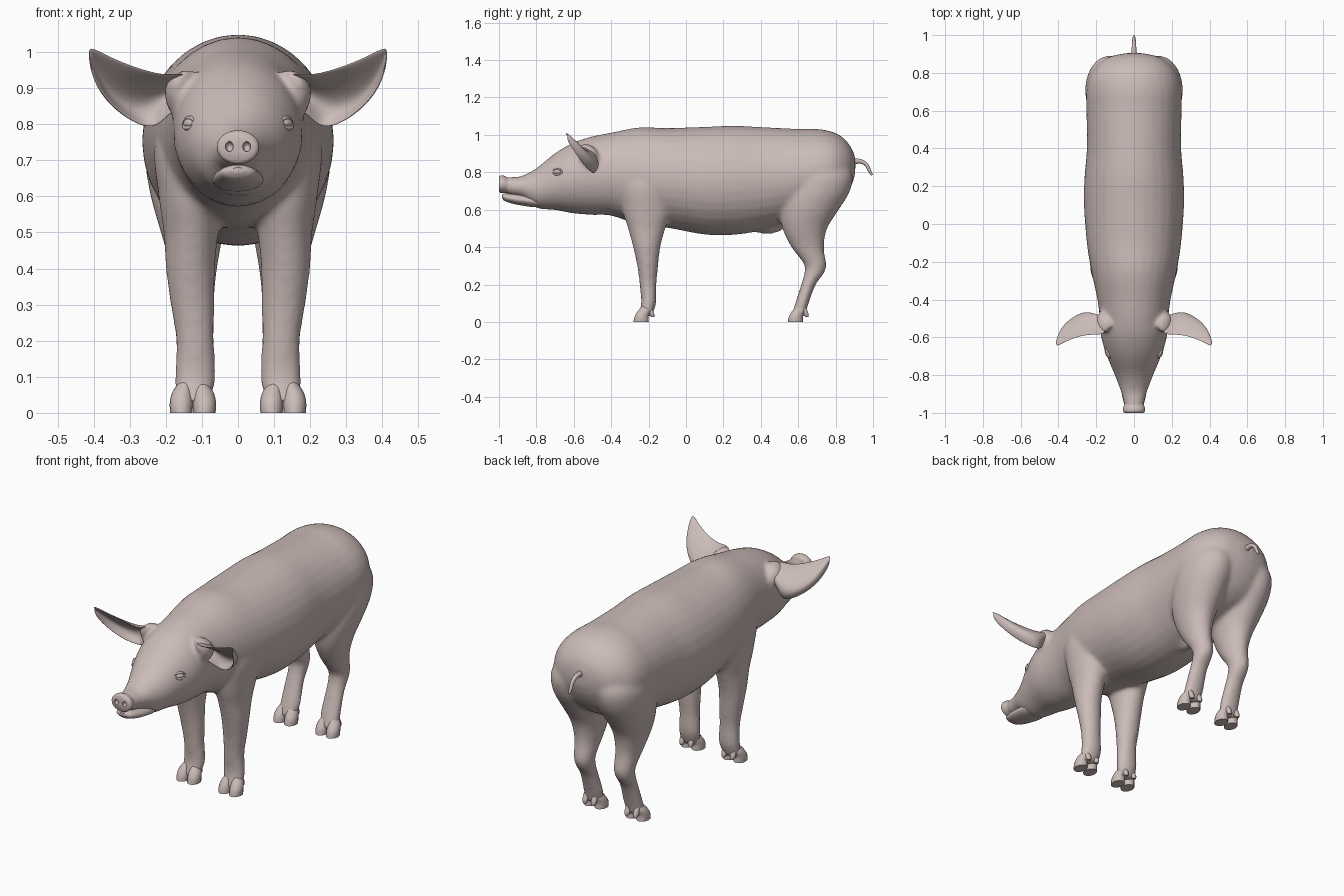
import bpy, bmesh, math
from mathutils import Vector

if "Cube" in bpy.data.objects:
    bpy.data.objects.remove(bpy.data.objects["Cube"])

skin = bpy.data.materials.new("pale_pink_skin")
skin.use_nodes = True
COLOUR = (0.60, 0.50, 0.48, 1)
skin.diffuse_color = COLOUR
skin.node_tree.nodes["Principled BSDF"].inputs["Base Color"].default_value = COLOUR


def spline(rows, steps):
    """Smoothly interpolate rows of numbers (Catmull-Rom)."""
    pts = [Vector(r) for r in rows]
    pts = [pts[0]] + pts + [pts[-1]]
    out = []
    for a, b, c, d in zip(pts, pts[1:], pts[2:], pts[3:]):
        for k in range(steps):
            t = k / steps
            out.append(0.5 * (2 * b + (c - a) * t + (2 * a - 5 * b + 4 * c - d) * t * t
                              + (3 * b - a - 3 * c + d) * t ** 3))
    return out + [pts[-1]]


def loft(bm, rows, upright=False, side=1, steps=5, count=32):
    """Rows are (along, x, other, x radius, other radius); along is z if upright, else y."""
    rings = []
    for along, x, other, rx, ro in spline(rows, steps):
        ring = []
        for i in range(count):
            a = 2 * math.pi * i / count
            px, po = side * (x + rx * math.cos(a)), other + ro * math.sin(a)
            ring.append(bm.verts.new((px, po, along) if upright else (px, along, po)))
        rings.append(ring)
    for r, s in zip(rings, rings[1:]):
        for i in range(count):
            j = (i + 1) % count
            bm.faces.new((r[i], r[j], s[j], s[i]))
    bm.faces.new(rings[0])
    bm.faces.new(rings[-1])


def make(name, bm):
    bmesh.ops.recalc_face_normals(bm, faces=bm.faces)
    mesh = bpy.data.meshes.new(name)
    bm.to_mesh(mesh)
    bm.free()
    obj = bpy.data.objects.new(name, mesh)
    bpy.context.collection.objects.link(obj)
    mesh.materials.append(skin)
    return obj


def finish(obj, angle=40):
    """Apply modifiers and shade smooth."""
    bpy.ops.object.select_all(action='DESELECT')
    obj.select_set(True)
    bpy.context.view_layer.objects.active = obj
    bpy.ops.object.convert(target='MESH')
    bpy.ops.object.shade_smooth_by_angle(angle=math.radians(angle))


# Torso, head and legs, fused into one skin
bm = bmesh.new()
trunk = [(-.98, .735, .048, .04), (-.93, .725, .058, .05), (-.88, .722, .072, .058),
         (-.8, .716, .102, .106), (-.7, .75, .143, .152), (-.6, .77, .174, .19),
         (-.5, .782, .182, .21), (-.4, .79, .194, .222), (-.25, .78, .226, .26),
         (-.1, .77, .25, .267), (.1, .755, .265, .288), (.25, .757, .262, .292),
         (.4, .765, .25, .277), (.6, .785, .252, .247), (.7, .8, .252, .232),
         (.78, .81, .237, .207), (.84, .82, .195, .165), (.885, .83, .13, .1),
         (.905, .835, .04, .04)]
loft(bm, [(y, 0, z, rx, rz) for y, z, rx, rz in trunk])
loft(bm, [(.3, 0, .51, .02, .02), (.44, 0, .495, .03, .025), (.52, 0, .51, .02, .02)])

front_leg = [(.03, .125, -.22, .05, .037), (.1, .119, -.2, .057, .04),
             (.2, .119, -.203, .053, .045), (.3, .126, -.205, .061, .056),
             (.4, .132, -.21, .068, .073), (.5, .13, -.21, .076, .1),
             (.6, .13, -.21, .09, .13), (.75, .135, -.22, .095, .13),
             (.87, .12, -.22, .04, .07)]
hind_leg = [(.03, .125, .6, .05, .037), (.1, .119, .62, .054, .036),
            (.2, .119, .655, .048, .039), (.26, .119, .685, .048, .053),
            (.31, .119, .69, .052, .06), (.4, .122, .65, .064, .087),
            (.5, .127, .635, .087, .12), (.6, .13, .66, .112, .157),
            (.7, .13, .7, .127, .177), (.8, .125, .72, .122, .167),
            (.9, .11, .72, .06, .09)]
ear_root = [(.8, .15, -.51, .02, .03), (.87, .168, -.515, .035, .05),
            (.92, .165, -.53, .03, .05), (.95, .14, -.54, .015, .03)]
for side in (1, -1):
    for rows in (front_leg, hind_leg, ear_root):
        loft(bm, rows, True, side)
body = make("body", bm)
fuse = body.modifiers.new("fuse", 'REMESH')
fuse.mode, fuse.voxel_size = 'VOXEL', .011
relax = body.modifiers.new("relax", 'SMOOTH')
relax.factor, relax.iterations = .5, 10
finish(body, 80)

# Split hooves with dew claws behind
for name, foot_y in (("front", -.24), ("hind", .585)):
    for label, side in (("left", 1), ("right", -1)):
        bm = bmesh.new()
        for off in (-.032, .032):
            x = .125 + off
            loft(bm, [(0, x, foot_y, .031, .041), (.03, x, foot_y + .003, .032, .037),
                      (.06, x - off * .1, foot_y + .017, .027, .033),
                      (.09, x - off * .4, foot_y + .03, .015, .02)], True, side, 4, 16)
            x = .125 + off * .8
            loft(bm, [(.025, x, foot_y + .062, .009, .008), (.045, x, foot_y + .056, .015, .014),
                      (.08, x, foot_y + .042, .012, .012)], True, side, 4, 12)
        finish(make(f"{label}_{name}_hoof", bm))

# Snout disc with nostrils cut in
bm = bmesh.new()
loft(bm, [(-1, 0, .736, .05, .039), (-.992, 0, .736, .058, .046),
          (-.975, 0, .736, .058, .046), (-.95, 0, .73, .05, .04)], steps=4)
snout = make("snout", bm)
bm = bmesh.new()
for side in (1, -1):
    ball = bmesh.ops.create_uvsphere(bm, u_segments=16, v_segments=10, radius=1)["verts"]
    bmesh.ops.scale(bm, vec=(.011, .02, .014), verts=ball)
    bmesh.ops.translate(bm, vec=(side * .024, -1, .738), verts=ball)
cutter = make("nostril_cutter", bm)
cutter.hide_render = True
cut = snout.modifiers.new("nostrils", 'BOOLEAN')
cut.operation, cut.object = 'DIFFERENCE', cutter
finish(snout, 50)
bpy.data.objects.remove(cutter)

# Lower jaw, leaving a mouth line under the upper lip
bm = bmesh.new()
loft(bm, [(-.985, 0, .672, .018, .008), (-.97, 0, .667, .044, .02), (-.93, 0, .66, .058, .027),
          (-.88, 0, .653, .067, .03), (-.8, 0, .645, .07, .032), (-.7, 0, .65, .05, .03)])
finish(make("lower_jaw", bm))

# Cupped, pointed ears: rows of upper edge, back and lower edge
ear_rows = [((.14, -.59, .945), (.15, -.47, .92), (.15, -.53, .85)),
            ((.2, -.59, .935), (.2, -.45, .89), (.19, -.53, .83)),
            ((.27, -.595, .957), (.275, -.44, .85), (.23, -.48, .778)),
            ((.33, -.615, .98), (.35, -.48, .865), (.31, -.53, .812)),
            ((.38, -.635, 1.003), (.39, -.54, .92), (.39, -.585, .89)),
            ((.412, -.65, 1.015), (.414, -.63, 1.0), (.412, -.645, .98))]
for label, side in (("left", 1), ("right", -1)):
    bm = bmesh.new()
    grid = [[bm.verts.new((side * x, y, z)) for x, y, z in row] for row in ear_rows]
    for r, s in zip(grid, grid[1:]):
        for i in range(2):
            bm.faces.new((r[i], r[i + 1], s[i + 1], s[i]))
    ear = make(f"{label}_ear", bm)
    thick = ear.modifiers.new("thickness", 'SOLIDIFY')
    thick.thickness, thick.offset = .014, 0
    ear.modifiers.new("rounding", 'SUBSURF').levels = 3
    finish(ear, 80)

# Eyes: a ball between almond lids
for label, side in (("left", 1), ("right", -1)):
    facing = Vector((side * .8, -.52, .3)).to_track_quat('Z', 'Y')
    spot = Vector((side * .137, -.69, .803))
    bm = bmesh.new()
    bmesh.ops.create_uvsphere(bm, u_segments=20, v_segments=12, radius=1)
    bmesh.ops.scale(bm, vec=(.022, .012, .01), verts=bm.verts)
    ball = make(f"{label}_eye", bm)
    bm = bmesh.new()
    rings = []
    for i in range(28):
        a = 2 * math.pi * i / 28
        c, s = math.cos(a), math.sin(a)
        rings.append([bm.verts.new(((.028 + .006 * math.cos(b)) * c,
                                    (.015 + .006 * math.cos(b)) * s * abs(s) ** .3,
                                    .008 * math.sin(b) - .006 * c * c))
                      for b in (math.pi * k / 4 for k in range(8))])
    for i in range(28):
        r, s = rings[i], rings[(i + 1) % 28]
        for k in range(8):
            bm.faces.new((r[k], r[(k + 1) % 8], s[(k + 1) % 8], s[k]))
    lids = make(f"{label}_eyelids", bm)
    for obj in (ball, lids):
        obj.rotation_mode = 'QUATERNION'
        obj.rotation_quaternion = facing
        obj.location = spot
        finish(obj, 60)

# Curled tail
curve = bpy.data.curves.new("tail", 'CURVE')
curve.dimensions, curve.bevel_depth, curve.use_fill_caps = '3D', .01, True
path = curve.splines.new('POLY')
points = spline([(0, .86, .845, 2.6), (0, .895, .857, 1.7), (0, .935, .858, 1.2),
                 (0, .965, .84, 1), (0, .98, .81, .9), (0, .995, .785, .5)], 5)
path.points.add(len(points) - 1)
for p, (x, y, z, r) in zip(path.points, points):
    p.co, p.radius = (x, y, z, 1), r
tail = bpy.data.objects.new("tail", curve)
bpy.context.collection.objects.link(tail)
curve.materials.append(skin)
finish(tail, 60)
